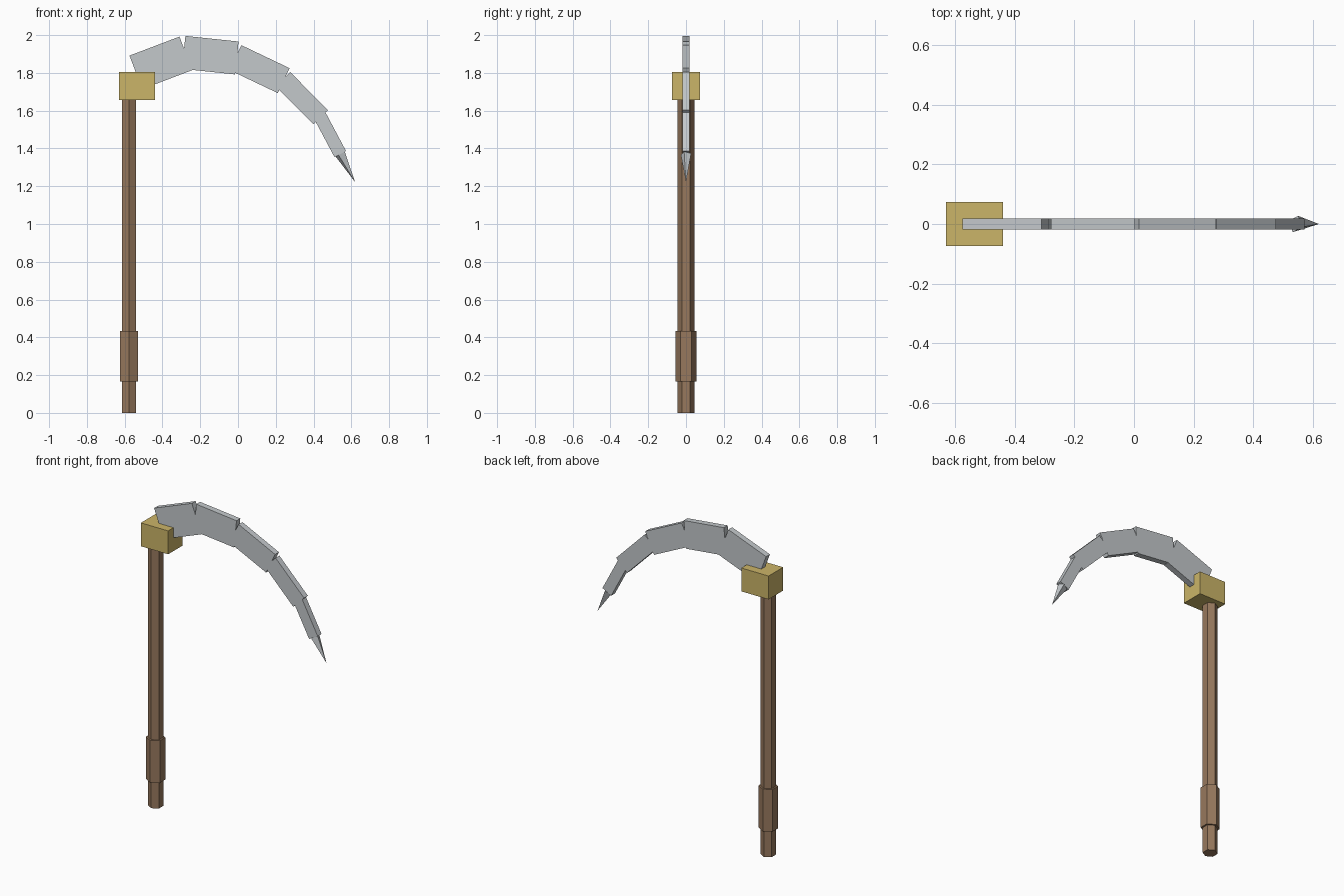
import bpy
from math import radians, pi
from mathutils import Vector, Matrix

cube = bpy.data.objects.get("Cube")
if cube:
    bpy.data.objects.remove(cube, do_unlink=True)


def material(name, colour):
    mat = bpy.data.materials.new(name)
    mat.use_nodes = True
    rgba = (*colour, 1)
    mat.diffuse_color = rgba
    mat.node_tree.nodes["Principled BSDF"].inputs["Base Color"].default_value = rgba
    return mat


wood = material("brown wood", (0.31, 0.19, 0.11))
gold = material("dull gold", (0.60, 0.46, 0.14))
steel = material("pale steel", (0.55, 0.58, 0.60))


def finish(name, mat):
    obj = bpy.context.object
    obj.name = name
    obj.data.materials.append(mat)
    return obj


def box(name, centre, size, mat, tilt=0):
    bpy.ops.mesh.primitive_cube_add(size=1, location=centre, rotation=(0, tilt, 0))
    obj = finish(name, mat)
    obj.scale = size
    return obj


def hex_rod(name, radius, bottom, top):
    # Corners point to the front and back
    bpy.ops.mesh.primitive_cylinder_add(vertices=6, radius=radius, depth=top - bottom,
                                        location=(SHAFT_X, 0, (bottom + top) / 2))
    return finish(name, wood)


# Shaft, grip and the collar holding the blade
SHAFT_X = -0.577
hex_rod("shaft", 0.044, 0, 1.73)
hex_rod("grip", 0.056, 0.167, 0.434)
box("collar", (-0.534, 0, 1.73), (0.191, 0.146, 0.148), gold)

# Blade plates: upper right corner (x, z), downward tilt in degrees, height
LENGTH, THICKNESS = 0.283, 0.038
plates = [
    (-0.31, 1.992, -20.8, 0.190),
    (0.003, 1.966, 6, 0.175),
    (0.273, 1.825, 25.5, 0.146),
    (0.476, 1.603, 45.2, 0.107),
    (0.572, 1.386, 62, 0.069),
]
for i, (x, z, angle, height) in enumerate(plates, 1):
    turn = Matrix.Rotation(radians(angle), 3, 'Y')
    centre = Vector((x, 0, z)) - turn @ Vector((LENGTH / 2, 0, height / 2))
    box(f"blade_plate_{i}", centre, (LENGTH, THICKNESS, height), steel, radians(angle))

# Pointed tip continuing the last plate
base, point = Vector((0.541, 0, 1.37)), Vector((0.62, 0, 1.222))
axis = point - base
bpy.ops.mesh.primitive_cone_add(vertices=4, radius1=0.029, radius2=0, depth=axis.length,
                                location=(base + point) / 2)
tip = finish("blade_tip", steel)
tip.rotation_mode = 'QUATERNION'
tip.rotation_quaternion = axis.to_track_quat('Z', 'Y')
tip.data.transform(Matrix.Rotation(pi / 9, 4, 'Z'))
